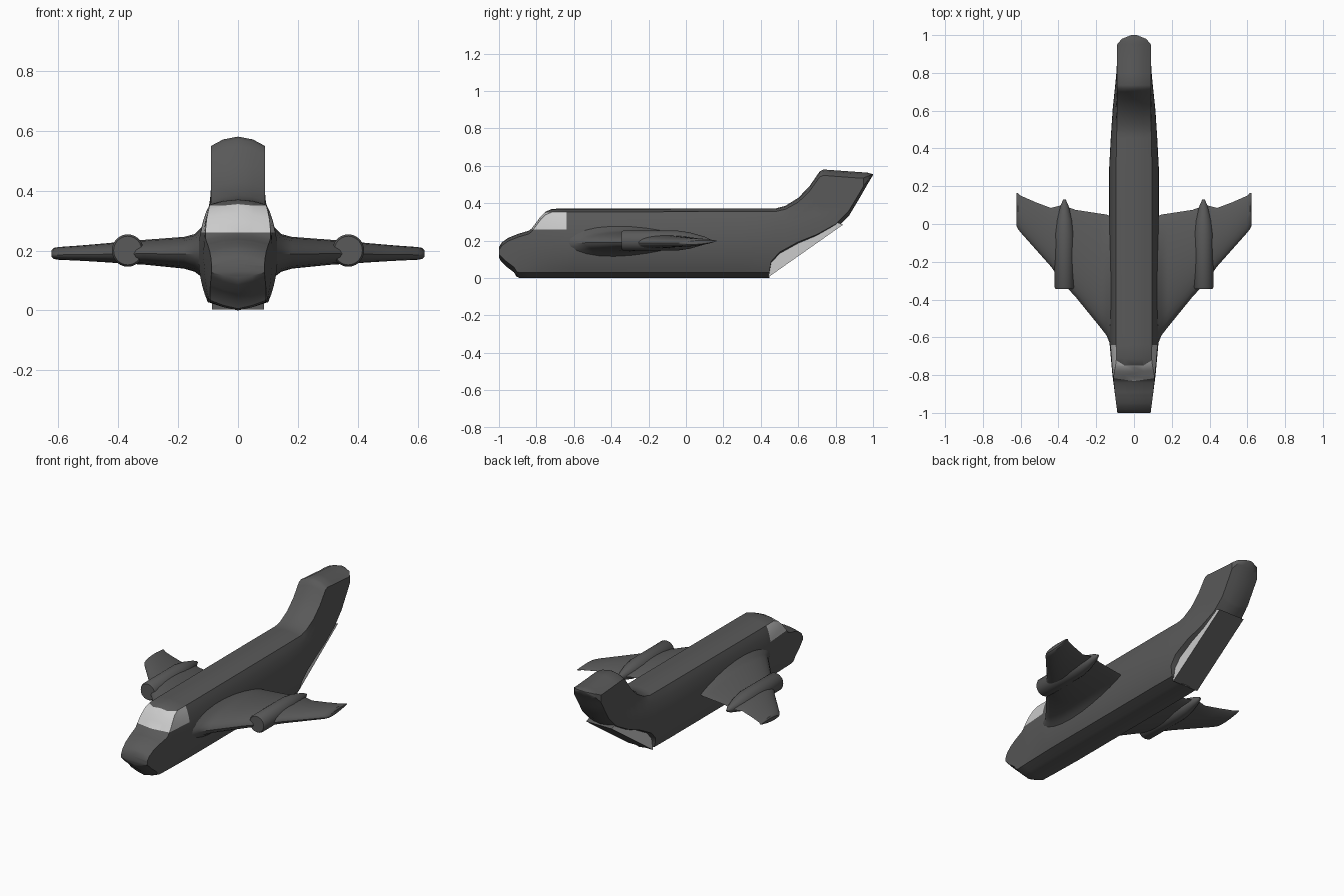
import bpy, bmesh
from math import sin, cos, pi

if "Cube" in bpy.data.objects:
    bpy.data.objects.remove(bpy.data.objects["Cube"])


def material(name, v):
    m = bpy.data.materials.new(name)
    m.diffuse_color = (v, v, v, 1)
    m.use_nodes = True
    m.node_tree.nodes["Principled BSDF"].inputs["Base Color"].default_value = m.diffuse_color
    return m


DARK, LIGHT = material("dark_grey", 0.1), material("pale_glass", 0.75)


def lerp(table, t):
    if t <= table[0][0]:
        return table[0][1]
    for (a, u), (b, v) in zip(table, table[1:]):
        if t <= b:
            return u + (v - u) * (t - a) / (b - a)
    return table[-1][1]


def finish(bm, name, mirror=False, angle=35):
    bmesh.ops.recalc_face_normals(bm, faces=bm.faces)
    me = bpy.data.meshes.new(name)
    bm.to_mesh(me)
    bm.free()
    ob = bpy.data.objects.new(name, me)
    bpy.context.collection.objects.link(ob)
    me.materials.append(DARK)
    me.materials.append(LIGHT)
    bpy.ops.object.select_all(action='DESELECT')
    ob.select_set(True)
    bpy.context.view_layer.objects.active = ob
    bpy.ops.object.shade_smooth_by_angle(angle=angle * pi / 180)
    if mirror:
        ob.modifiers.new("mirror", 'MIRROR').use_axis = (True, False, False)
    return ob


def loft(rings):
    bm = bmesh.new()
    vs = [[bm.verts.new(p) for p in r] for r in rings]
    n = len(vs[0])
    for a, b in zip(vs, vs[1:]):
        for i in range(n):
            j = (i + 1) % n
            bm.faces.new((a[i], a[j], b[j], b[i]))
    bm.faces.new(vs[0])
    bm.faces.new(vs[-1])
    return bm


# Fuselage with swept-up tail: side outlines and width along y
BOTTOM = [(-1, .11), (-.99, .09), (-.96, .06), (-.92, .03), (-.905, .006), (-.89, 0),
          (.445, 0), (.455, .06), (.5, .11), (.6, .165), (.7, .205), (.8, .26),
          (.87, .33), (.93, .43), (.97, .5), (1, .55)]
TOP = [(-1, .165), (-.985, .19), (-.95, .215), (-.9, .235), (-.84, .253), (-.825, .265),
       (-.78, .325), (-.75, .355), (-.715, .37), (.48, .372), (.53, .385), (.6, .428),
       (.66, .49), (.715, .57), (.735, .58), (.97, .563), (1, .555)]
CORE = [(-1, .088), (.95, .09), (.98, .065), (1, .015)]
BULGE = [(-1, 0), (-.8, .026), (-.6, .044), (.3, .042), (.45, .034), (.6, .024),
         (.8, .005), (.86, 0)]


def section(y):
    zb, zt = lerp(BOTTOM, y), lerp(TOP, y)
    w, b = lerp(CORE, y), lerp(BULGE, y)
    dt = min(lerp([(.5, .017), (.75, .032)], y), .3 * (zt - zb))
    db = min(.028, .3 * (zt - zb))
    half = [(.55 * w, zt - dt * .3)]
    for i in range(13):
        z = zt - dt + (zb + db - zt + dt) * i / 12
        s = max(0, sin(pi * min(1, max(0, (z - .01) / .35))))
        half.append((w + b * s ** .7, z))
    half.append((.55 * w, zb + db * .4))
    pts = [(0, zt)] + half + [(0, zb)] + [(-x, z) for x, z in reversed(half)]
    return [(x, y, z) for x, z in pts]


ys = sorted({p[0] for p in BOTTOM + TOP + CORE + BULGE})
bm = loft([section(y) for y in ys])
# Cockpit glass: cut clean borders, then recolour
for co, no in (((0, -.64, 0), (0, 1, 0)), ((0, 0, .26), (0, 0, 1)), ((0, 0, .35), (0, 0, 1))):
    faces = [f for f in bm.faces if f.calc_center_median().y < -.5]
    geom = set(faces) | {e for f in faces for e in f.edges} | {v for f in faces for v in f.verts}
    bmesh.ops.bisect_plane(bm, geom=list(geom), dist=1e-5, plane_co=co, plane_no=no)
for f in bm.faces:
    c = f.calc_center_median()
    if -.84 < c.y < -.64 and .26 < c.z < .352:
        f.material_index = 1
finish(bm, "fuselage")

# Rear ramp wedge with pale sides
prof = [(.44, .004), (.84, .285), (.8, .3), (.44, .12)]
bm = loft([[(x, y, z) for y, z in prof] for x in (-.086, .086)])
for f in bm.faces:
    if len({round(v.co.x, 3) for v in f.verts}) == 1:
        f.material_index = 1
finish(bm, "rear_ramp")

# Wings: x, leading y, trailing y, bottom z, top z
STATIONS = [(.08, -.72, .04, .09, .30), (.125, -.64, .04, .115, .275),
            (.145, -.59, .05, .13, .255), (.18, -.545, .055, .14, .246),
            (.31, -.385, .075, .153, .236), (.38, -.31, .1, .157, .23),
            (.44, -.225, .085, .161, .224), (.52, -.135, .115, .166, .217),
            (.6, -.045, .15, .17, .211), (.615, -.025, .165, .173, .208),
            (.622, -.01, .165, .18, .2)]


def airfoil(x, y0, y1, zb, zt):
    ring = []
    for i in range(24):
        a = 2 * pi * i / 24
        u = (1 - cos(a)) / 2
        h = 2.38 * u ** .5 * max(0, 1 - u) ** .8 * (zt - zb) / 2
        z = (zt + zb) / 2 + .012 * (u - .4)
        ring.append((x, y0 + (y1 - y0) * u, z + (h if i < 12 else -h)))
    return ring


finish(loft([airfoil(*s) for s in STATIONS]), "wing", True)

# Engine pods: y, radius, centre height
PODS = [(-.345, .046, .2), (-.335, .052, .2), (-.05, .052, .2), (.02, .042, .2),
        (.1, .02, .2), (.13, .006, .2)]
finish(loft([[(.368 + r * 1.02 * cos(k * pi / 12), y, zc + r * 1.04 * sin(k * pi / 12))
              for k in range(24)] for y, r, zc in PODS]), "engine_pod", True)
